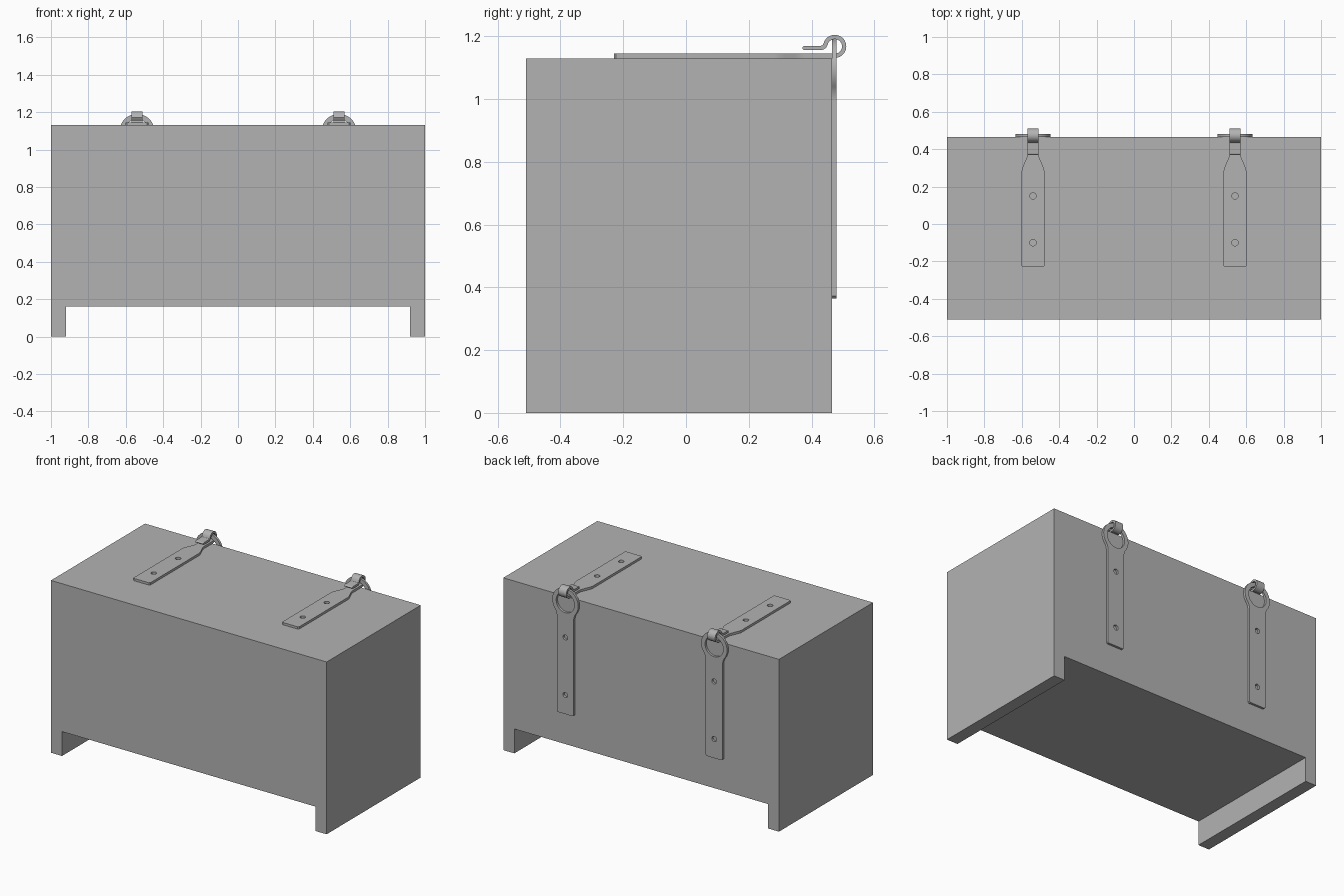
import bpy
import bmesh
from math import sin, cos, radians, hypot, sqrt, atan2, degrees
from mathutils import Matrix

if "Cube" in bpy.data.objects:
    bpy.data.objects.remove(bpy.data.objects["Cube"], do_unlink=True)

GREY = (0.45, 0.45, 0.45, 1)
grey = bpy.data.materials.new("plain grey")
grey.use_nodes = True
grey.diffuse_color = GREY
grey.node_tree.nodes["Principled BSDF"].inputs["Base Color"].default_value = GREY

# Drawing planes: columns are where the outline's u, v and thickness point
FLAT = Matrix.Identity(4)
UPRIGHT = Matrix.Rotation(radians(90), 4, 'X')
SIDE = Matrix(((0, 0, 1, 0), (1, 0, 0, 0), (0, 1, 0, 0), (0, 0, 0, 1)))


def arc(cu, cv, r, start, end, n):
    angles = [radians(start + (end - start) * i / n) for i in range(n + 1)]
    return [(cu + r * cos(a), cv + r * sin(a)) for a in angles]


def circle(cu, cv, r, n=24):
    return arc(cu, cv, r, 0, 360, n)[:-1]


def mirrored(half):
    """Close a right-hand half outline with its mirror image."""
    return half + [(-u, v) for u, v in reversed(half)]


def plate(name, loops, thickness, plane, location):
    """Solid plate from one outline and any number of holes."""
    curve = bpy.data.curves.new(name, 'CURVE')
    curve.dimensions = '2D'
    curve.fill_mode = 'BOTH'
    curve.extrude = thickness / 2
    for loop in loops:
        spline = curve.splines.new('POLY')
        spline.points.add(len(loop) - 1)
        for point, (u, v) in zip(spline.points, loop):
            point.co = (u, v, 0, 1)
        spline.use_cyclic_u = True
    temp = bpy.data.objects.new(name + "_outline", curve)
    bpy.context.collection.objects.link(temp)
    graph = bpy.context.evaluated_depsgraph_get()
    mesh = bpy.data.meshes.new_from_object(temp.evaluated_get(graph))
    bpy.data.objects.remove(temp, do_unlink=True)

    bm = bmesh.new()
    bm.from_mesh(mesh)
    bmesh.ops.remove_doubles(bm, verts=bm.verts, dist=0.00001)
    bm.transform(Matrix.Translation(location) @ plane)
    bmesh.ops.recalc_face_normals(bm, faces=bm.faces)
    bm.to_mesh(mesh)
    bm.free()
    mesh.materials.clear()
    mesh.materials.append(grey)
    obj = bpy.data.objects.new(name, mesh)
    bpy.context.collection.objects.link(obj)
    bpy.ops.object.select_all(action='DESELECT')
    obj.select_set(True)
    bpy.context.view_layer.objects.active = obj
    bpy.ops.object.shade_smooth_by_angle(angle=radians(30))
    return obj


def ribbon(path, thickness):
    """Closed outline of a strip of even thickness along a path."""
    left, right = [], []
    for i, (u, v) in enumerate(path):
        u0, v0 = path[max(i - 1, 0)]
        u1, v1 = path[min(i + 1, len(path) - 1)]
        length = hypot(u1 - u0, v1 - v0)
        du = -(v1 - v0) / length * thickness / 2
        dv = (u1 - u0) / length * thickness / 2
        left.append((u + du, v + dv))
        right.append((u - du, v - dv))
    # rounded free end
    end_u, end_v = path[-1]
    cap = arc(end_u, end_v, thickness / 2, 270, 90, 8)[1:-1]
    return left + cap + right[::-1]


# Chest body with a runner foot along each end
FRONT, BACK, TOP = -0.51, 0.465, 1.13
body = mirrored([(0.92, 0.16), (0.92, 0), (1, 0), (1, TOP)])
plate("chest_body", [body], BACK - FRONT, UPRIGHT, (0, (FRONT + BACK) / 2, 0))

# Shared strap sizes
THICK, HALF, NECK, CORNER, HOLE = 0.015, 0.061, 0.029, 0.007, 0.017
CURL_Y, CURL_Z, CURL_R = 0.474, TOP + 0.038, 0.03

# Lid strap: square end, tapering to the narrow neck
lid_strap = mirrored([
    (HALF - CORNER, -0.23), (HALF, -0.23 + CORNER), (HALF, 0.28),
    (0.058, 0.297), (0.051, 0.315), (0.038, 0.345), (0.032, 0.36),
    (NECK, 0.375), (NECK, CURL_Y)])
lid_holes = [circle(0, 0.15, HOLE), circle(0, -0.10, HOLE)]

# Curl: the neck rolls over itself and ends in a short tail
curl = ribbon(arc(CURL_Y, CURL_Z, CURL_R, -90, 165, 28)
              + [(0.441, 1.168), (0.435, 1.164), (0.428, 1.163), (0.378, 1.163)], THICK * 0.9)

# Back strap: round eye blended into the strap by fillets
EYE_Z, EYE_R, FILLET, BOTTOM = 1.096, 0.094, 0.08, 0.365
drop = sqrt((EYE_R + FILLET) ** 2 - (HALF + FILLET) ** 2)
blend = degrees(atan2(drop, HALF + FILLET))
back_strap = mirrored(
    [(HALF - CORNER, BOTTOM), (HALF, BOTTOM + CORNER)]
    + arc(HALF + FILLET, EYE_Z - drop, FILLET, 180, 180 - blend, 8)
    + arc(0, EYE_Z, EYE_R, -blend, 88, 24)[1:])
back_holes = [circle(0, EYE_Z, 0.066, 40), circle(0, 0.49, HOLE), circle(0, 0.868, HOLE)]

# One hinge set on each side
for side, x in (("left", 0.54), ("right", -0.54)):
    plate(side + "_lid_strap", [lid_strap] + lid_holes, THICK, FLAT, (x, 0, TOP + THICK / 2))
    plate(side + "_strap_curl", [curl], NECK * 2, SIDE, (x, 0, 0))
    plate(side + "_back_strap", [back_strap] + back_holes, THICK, UPRIGHT,
          (x, BACK + THICK / 2, 0))
